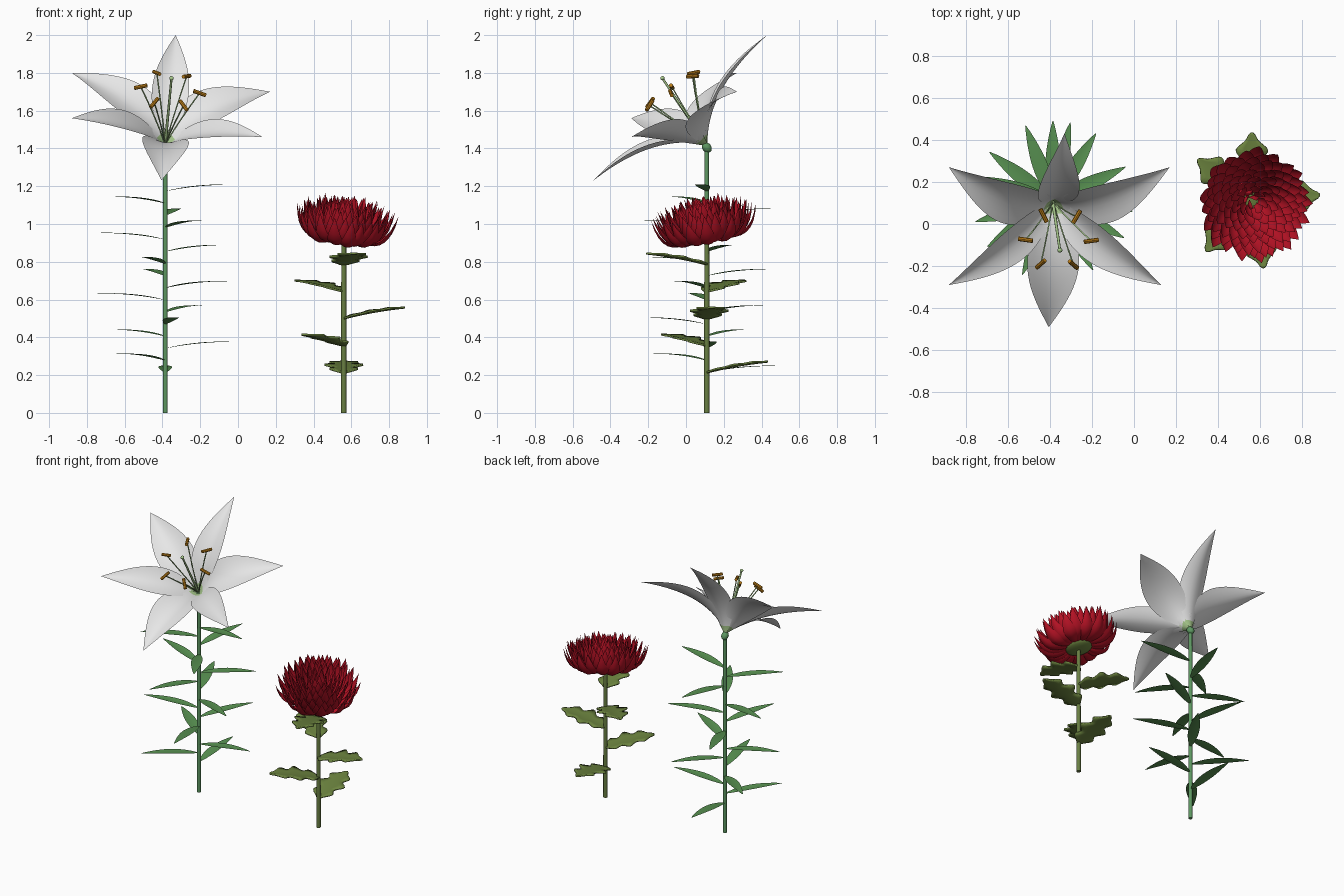
import bpy, bmesh, math, random
from mathutils import Vector as V, Matrix

if "Cube" in bpy.data.objects:
    bpy.data.objects.remove(bpy.data.objects["Cube"])

random.seed(4)
GOLDEN = math.radians(137.5)


def material(name, rgb):
    m = bpy.data.materials.new(name)
    m.diffuse_color = (*rgb, 1)
    m.use_nodes = True
    m.node_tree.nodes["Principled BSDF"].inputs["Base Color"].default_value = m.diffuse_color
    return m


WHITE = material("petal white", (0.83, 0.83, 0.83))
RED = material("crimson", (0.46, 0.006, 0.018))
LEAF = material("lily leaf green", (0.10, 0.29, 0.085))
STEM = material("lily stem green", (0.11, 0.31, 0.12))
OLIVE = material("olive leaf", (0.15, 0.23, 0.05))
OLIVE_STEM = material("olive stem", (0.14, 0.21, 0.055))
PALE = material("pale green", (0.40, 0.60, 0.27))
ORANGE = material("pollen orange", (0.50, 0.21, 0.01))


def finish(bm, name, mats, angle=60):
    me = bpy.data.meshes.new(name)
    bm.to_mesh(me)
    bm.free()
    ob = bpy.data.objects.new(name, me)
    bpy.context.collection.objects.link(ob)
    for m in mats:
        me.materials.append(m)
    bpy.ops.object.select_all(action='DESELECT')
    bpy.context.view_layer.objects.active = ob
    ob.select_set(True)
    bpy.ops.object.shade_smooth_by_angle(angle=math.radians(angle))
    return ob


def bezier(a, b, c):
    return lambda t: a * (1 - t) ** 2 + b * 2 * t * (1 - t) + c * t * t


def blade(bm, path, side, half, cup, n=12, m=4, power=2, tint=0):
    """Sheet swept along a path; half(t) is the half width, cup lifts the edges."""
    rows = []
    for i in range(n + 1):
        t = i / n
        tan = (path(min(1, t + .01)) - path(max(0, t - .01))).normalized()
        up = tan.cross(side)
        w = half(t)
        rows.append([bm.verts.new(path(t) + side * w * s + up * cup * w * abs(s) ** power)
                     for s in (2 * j / m - 1 for j in range(m + 1))])
    for i in range(n):
        for j in range(m):
            f = bm.faces.new((rows[i][j], rows[i + 1][j], rows[i + 1][j + 1], rows[i][j + 1]))
            f.material_index = 1 if (i + .5) / n < tint else 0


def rod(bm, a, b, r1, r2, seg=10):
    d = b - a
    mat = Matrix.Translation((a + b) / 2) @ d.to_track_quat('Z', 'Y').to_matrix().to_4x4()
    bmesh.ops.create_cone(bm, cap_ends=True, segments=seg, radius1=r1, radius2=r2,
                          depth=d.length, matrix=mat)


def ball(bm, centre, axis, size):
    mat = Matrix.Translation(centre) @ axis.to_track_quat('Z', 'Y').to_matrix().to_4x4()
    bmesh.ops.create_uvsphere(bm, u_segments=16, v_segments=10, radius=1,
                              matrix=mat @ Matrix.Diagonal((*size, 1)))


UP = V((0, 0, 1))

# ---- Lily stem and swollen flower base ----
lily = V((-0.385, 0.11, 0))
axis = V((0.08, -0.64, 0.77)).normalized()
base = lily + V((0, -0.005, 1.425))
bm = bmesh.new()
rod(bm, lily, lily + UP * 1.4, 0.013, 0.012, 12)
finish(bm, "lily_stem", [STEM])
bm = bmesh.new()
ball(bm, lily + UP * 1.405, axis, (0.024, 0.024, 0.03))
finish(bm, "lily_flower_base", [STEM])

# ---- Lily leaves spiralling up the stem ----
bm = bmesh.new()
for i in range(16):
    a = math.pi / 2 + GOLDEN * i
    d = V((math.cos(a), math.sin(a), 0))
    root = lily + UP * (0.213 + 0.064 * i)
    blade(bm, bezier(root, root + d * 0.17 + UP * 0.036, root + d * 0.38 + UP * 0.036),
          UP.cross(d), lambda t: 0.002 + 0.034 * math.sin(math.pi * t ** 0.9) ** 0.9, 0.1)
finish(bm, "lily_leaves", [LEAF])

# ---- Lily petals: three wide inner, three narrower outer ----
tips = [((-0.405, -0.49, 1.23), 0.118), ((-0.88, 0.27, 1.80), 0.118), ((0.17, 0.27, 1.70), 0.118),
        ((-0.33, 0.43, 2.0), 0.092), ((-0.88, -0.29, 1.56), 0.092), ((0.13, -0.29, 1.46), 0.092)]
bm = bmesh.new()
for tip, width in tips:
    tip = V(tip)
    rel = tip - base
    radial = (rel - axis * rel.dot(axis)).normalized()
    start = base + radial * 0.008 + axis * (0.004 if width > 0.1 else -0.004)
    blade(bm, bezier(start, base + axis * 0.22 + radial * 0.19, tip), axis.cross(radial),
          lambda t: 0.011 * (1 - t) + width * math.sin(math.pi * t ** 0.93), 0.28,
          n=24, m=8, power=1.7, tint=0.07)
finish(bm, "lily_petals", [WHITE, PALE], 80)

# ---- Stamens (tip position, anther direction) and pistil ----
stamens = [((-.43, .04, 1.80), (.03, -.06, -.012)), ((-.272, .035, 1.782), (.035, .06, .005)),
           ((-.515, -.075, 1.727), (.07, -.01, .015)), ((-.203, -.08, 1.693), (.07, .01, -.025)),
           ((-.443, -.19, 1.642), (.045, .04, .055)), ((-.288, -.193, 1.627), (.04, -.035, -.055))]
fil, ant = bmesh.new(), bmesh.new()
for p, d in stamens:
    p, d = V(p), V(d).normalized() * 0.035
    curve = bezier(base, base.lerp(p, 0.5) + axis * 0.02, p)
    for k in range(4):
        rod(fil, curve(k / 4), curve((k + 1) / 4), 0.004, 0.0035, 6)
    rod(ant, p - d, p + d, 0.0105, 0.0105, 8)
finish(fil, "stamen_filaments", [PALE])
finish(ant, "anthers", [ORANGE], 40)
bm = bmesh.new()
top = V((-0.352, -0.125, 1.772))
rod(bm, base, top, 0.008, 0.006, 8)
ball(bm, top, axis, (0.012, 0.012, 0.01))
finish(bm, "pistil", [PALE])

# ---- Red bloom: stem and calyx ----
mum = V((0.56, 0.11, 0))
tilt = V((0.12, -0.18, 1)).normalized()
head = mum + UP * 0.93
bm = bmesh.new()
rod(bm, mum, head, 0.0145, 0.013, 12)
finish(bm, "bloom_stem", [OLIVE_STEM])
bm = bmesh.new()
ball(bm, head, tilt, (0.09, 0.09, 0.03))
finish(bm, "bloom_calyx", [OLIVE])

# ---- Red bloom: pointed petals packed in a spiral ----
bm = bmesh.new()
side0 = tilt.cross(V((0, 1, 0))).normalized()
side1 = tilt.cross(side0)
COUNT = 130
for i in range(COUNT):
    q = math.sqrt((i + 0.5) / COUNT)          # 0 centre, 1 rim
    a = GOLDEN * i
    d = side0 * math.cos(a) + side1 * math.sin(a)
    reach = 0.285 * q * random.uniform(0.95, 1.03)
    height = 0.205 - 0.075 * q ** 3 + random.uniform(-0.015, 0.015)
    path = bezier(head + d * (0.01 + 0.05 * q) + tilt * 0.02 * (1 - q),
                  head + d * (0.03 + 0.225 * q) + tilt * (0.10 - 0.19 * q ** 1.5),
                  head + d * reach + tilt * height)
    w = 0.020 + 0.024 * q
    blade(bm, path, tilt.cross(d),
          lambda t: 0.001 + w * min(1, 0.35 + 1.2 * t) * (1 - max(0, (t - 0.5) / 0.5) ** 1.8),
          0.35, n=8, m=4, power=1.5)
finish(bm, "bloom_petals", [RED])

# ---- Red bloom: lobed leaves ----
bm = bmesh.new()


def lobed(t):
    env = math.sin(math.pi * min(1, 0.03 + 0.97 * t) ** 0.9) ** 0.7 if t < 1 else 0
    return 0.004 + 0.078 * env * (1 + 0.28 * math.sin(2 * math.pi * 3.2 * t - 1.2))


for i in range(5):
    a = math.pi / 2 + GOLDEN * i
    d = V((math.cos(a), math.sin(a), 0))
    root = mum + UP * (0.213 + 0.143 * i)
    blade(bm, bezier(root, root + d * 0.16 + UP * 0.042, root + d * 0.325 + UP * 0.058),
          UP.cross(d), lobed, 0.1, n=28, m=4, power=1)
leaves = finish(bm, "bloom_leaves", [OLIVE], 45)
sol = leaves.modifiers.new("thickness", 'SOLIDIFY')
sol.thickness = 0.01
sol.offset = 0
